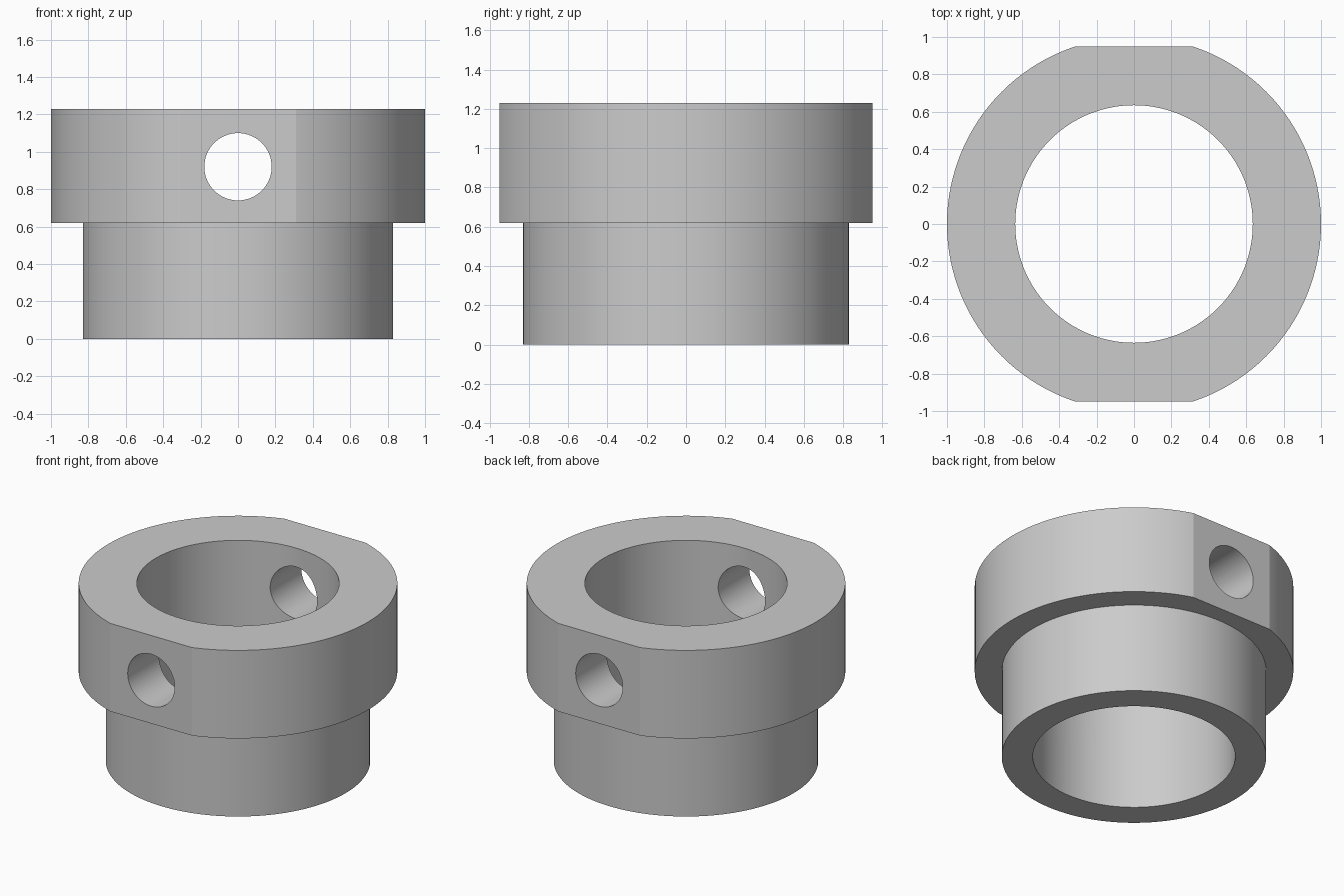
import bpy
import bmesh
import math

default_cube = bpy.data.objects.get("Cube")
if default_cube:
    bpy.data.objects.remove(default_cube, do_unlink=True)

OUTER, NECK, BORE = 1.0, 0.83, 0.635
SHOULDER, TOP = 0.62, 1.23
FLAT_Y = 0.95
HOLE_RADIUS, HOLE_Z = 0.18, 0.92
SEGMENTS = 128


def flat_material(name, colour):
    mat = bpy.data.materials.new(name)
    mat.use_nodes = True
    mat.diffuse_color = colour
    mat.node_tree.nodes["Principled BSDF"].inputs["Base Color"].default_value = colour
    return mat


def lathe(name, profile):
    """Revolve a closed (radius, height) profile around z."""
    bm = bmesh.new()
    verts = [bm.verts.new((r, 0, z)) for r, z in profile]
    edges = [bm.edges.new((v, verts[i - 1])) for i, v in enumerate(verts)]
    bmesh.ops.spin(bm, geom=verts + edges, cent=(0, 0, 0), axis=(0, 0, 1),
                   angle=math.tau, steps=SEGMENTS)
    bmesh.ops.remove_doubles(bm, verts=bm.verts, dist=0.0001)
    bmesh.ops.recalc_face_normals(bm, faces=bm.faces)
    mesh = bpy.data.meshes.new(name)
    bm.to_mesh(mesh)
    bm.free()
    obj = bpy.data.objects.new(name, mesh)
    bpy.context.collection.objects.link(obj)
    return obj


def cut(target, cutter):
    """Subtract a cutter, then discard it."""
    cutter.hide_render = True
    mod = target.modifiers.new("cut", 'BOOLEAN')
    mod.operation = 'DIFFERENCE'
    mod.solver = 'EXACT'
    mod.object = cutter
    bpy.ops.object.select_all(action='DESELECT')
    target.select_set(True)
    bpy.context.view_layer.objects.active = target
    bpy.ops.object.modifier_apply(modifier=mod.name)
    bpy.data.objects.remove(cutter, do_unlink=True)


# Stepped sleeve with a wide collar, a narrower neck and a straight bore
sleeve = lathe("collared_sleeve", [
    (BORE, 0), (NECK, 0), (NECK, SHOULDER),
    (OUTER, SHOULDER), (OUTER, TOP), (BORE, TOP)])
sleeve.data.materials.append(flat_material("grey metal", (0.6, 0.6, 0.6, 1)))

# Flats on the front and back of the collar
for side in (-1, 1):
    bpy.ops.mesh.primitive_cube_add(size=2, location=(0, side * (FLAT_Y + 1), 1))
    block = bpy.context.object
    block.scale = (1.5, 1, 1.5)
    bpy.context.view_layer.update()
    cut(sleeve, block)

# Cross hole through both flats
bpy.ops.mesh.primitive_cylinder_add(
    vertices=64, radius=HOLE_RADIUS, depth=3,
    location=(0, 0, HOLE_Z), rotation=(math.pi / 2, 0, 0))
cut(sleeve, bpy.context.object)

# Smooth round walls, crisp rims
bpy.ops.object.select_all(action='DESELECT')
sleeve.select_set(True)
bpy.context.view_layer.objects.active = sleeve
bpy.ops.object.shade_smooth_by_angle(angle=math.radians(15))
